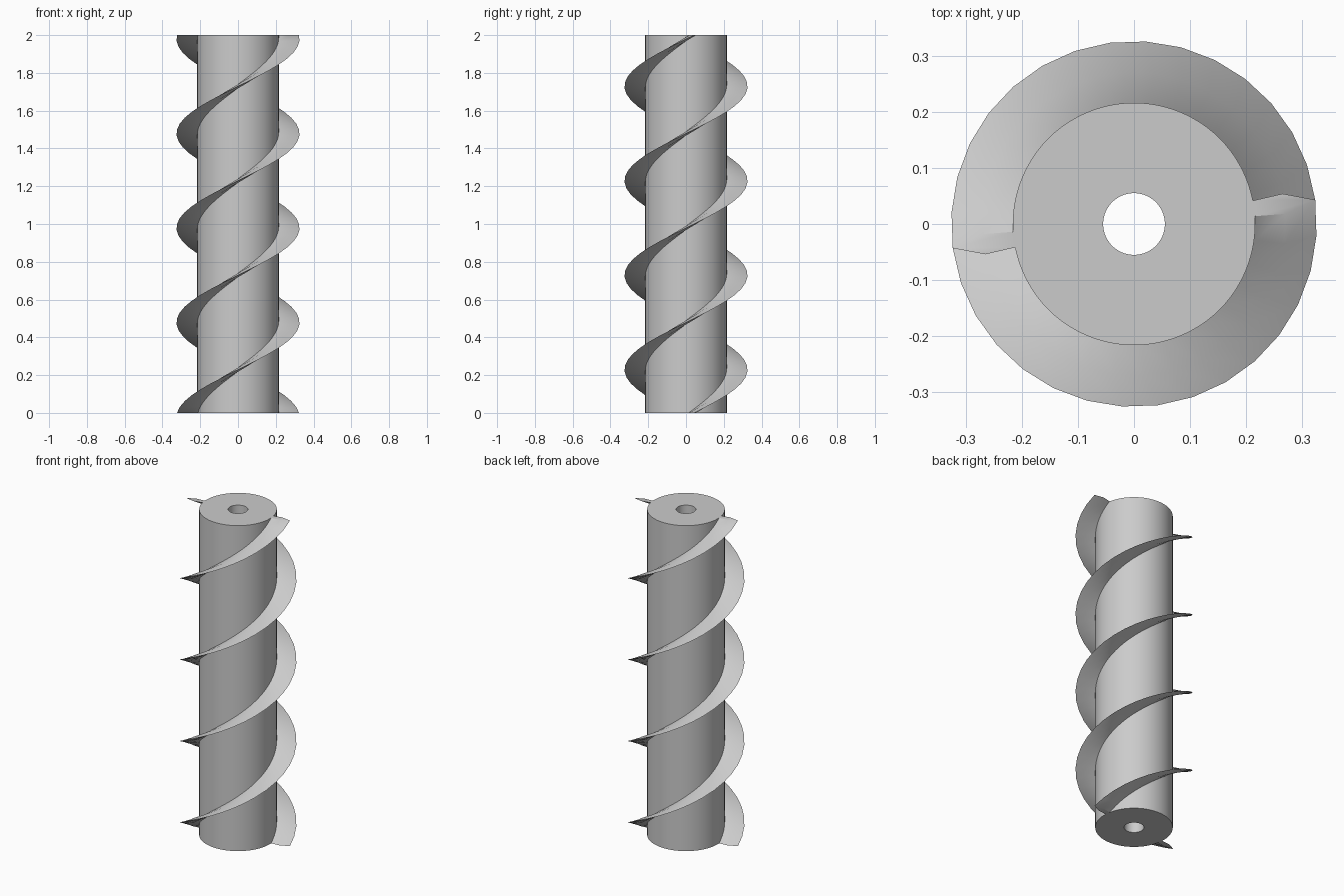
import bpy, bmesh
from math import pi, radians
from mathutils import Matrix, Vector

if "Cube" in bpy.data.objects:
    bpy.data.objects.remove(bpy.data.objects["Cube"], do_unlink=True)

HEIGHT, TURNS, STEPS = 2.0, 2, 64
CORE_R, BORE_R, CORE_SIDES = 0.216, 0.055, 96

steel = bpy.data.materials.new("light grey steel")
steel.use_nodes = True
steel.diffuse_color = (0.6, 0.6, 0.6, 1)
steel.node_tree.nodes["Principled BSDF"].inputs["Base Color"].default_value = (0.6, 0.6, 0.6, 1)


def loft(bm, rings, closed):
    """Skin a list of closed vertex rings; join the ends or cap them."""
    n = len(rings[0])
    pairs = list(zip(rings, rings[1:])) + ([(rings[-1], rings[0])] if closed else [])
    for a, b in pairs:
        for i in range(n):
            j = (i + 1) % n
            bm.faces.new((a[i], a[j], b[j], b[i]))
    if not closed:
        bm.faces.new(rings[0][::-1])
        bm.faces.new(rings[-1])


def finish(name, bm):
    bmesh.ops.recalc_face_normals(bm, faces=bm.faces)
    mesh = bpy.data.meshes.new(name)
    bm.to_mesh(mesh)
    bm.free()
    mesh.materials.append(steel)
    obj = bpy.data.objects.new(name, mesh)
    bpy.context.collection.objects.link(obj)
    bpy.ops.object.select_all(action="DESELECT")
    obj.select_set(True)
    bpy.context.view_layer.objects.active = obj
    bpy.ops.object.shade_smooth_by_angle(angle=radians(30))


# Hollow core: a rectangular wall section turned about z
wall = [(BORE_R, 0), (CORE_R, 0), (CORE_R, HEIGHT), (BORE_R, HEIGHT)]
bm = bmesh.new()
rings = []
for k in range(CORE_SIDES):
    turn = Matrix.Rotation(2 * pi * k / CORE_SIDES, 3, "Z")
    rings.append([bm.verts.new(turn @ Vector((r, 0, z))) for r, z in wall])
loft(bm, rings, True)
finish("core_tube", bm)

# Two helical blades: a pointed horizontal section twisted upwards
section = [(0.2, 0.013), (0.217, 0.014), (0.27, 0.018), (0.323, 0.043),
           (0.265, 0.054), (0.213, 0.042), (0.2, 0.039)]
for name, start in (("left_start_blade", 0), ("right_start_blade", pi)):
    bm = bmesh.new()
    rings = []
    for k in range(STEPS + 1):
        t = k / STEPS
        twist = Matrix.Rotation(start + 2 * pi * TURNS * t, 3, "Z")
        rings.append([bm.verts.new(twist @ Vector((x, y, HEIGHT * t))) for x, y in section])
    loft(bm, rings, False)
    finish(name, bm)
